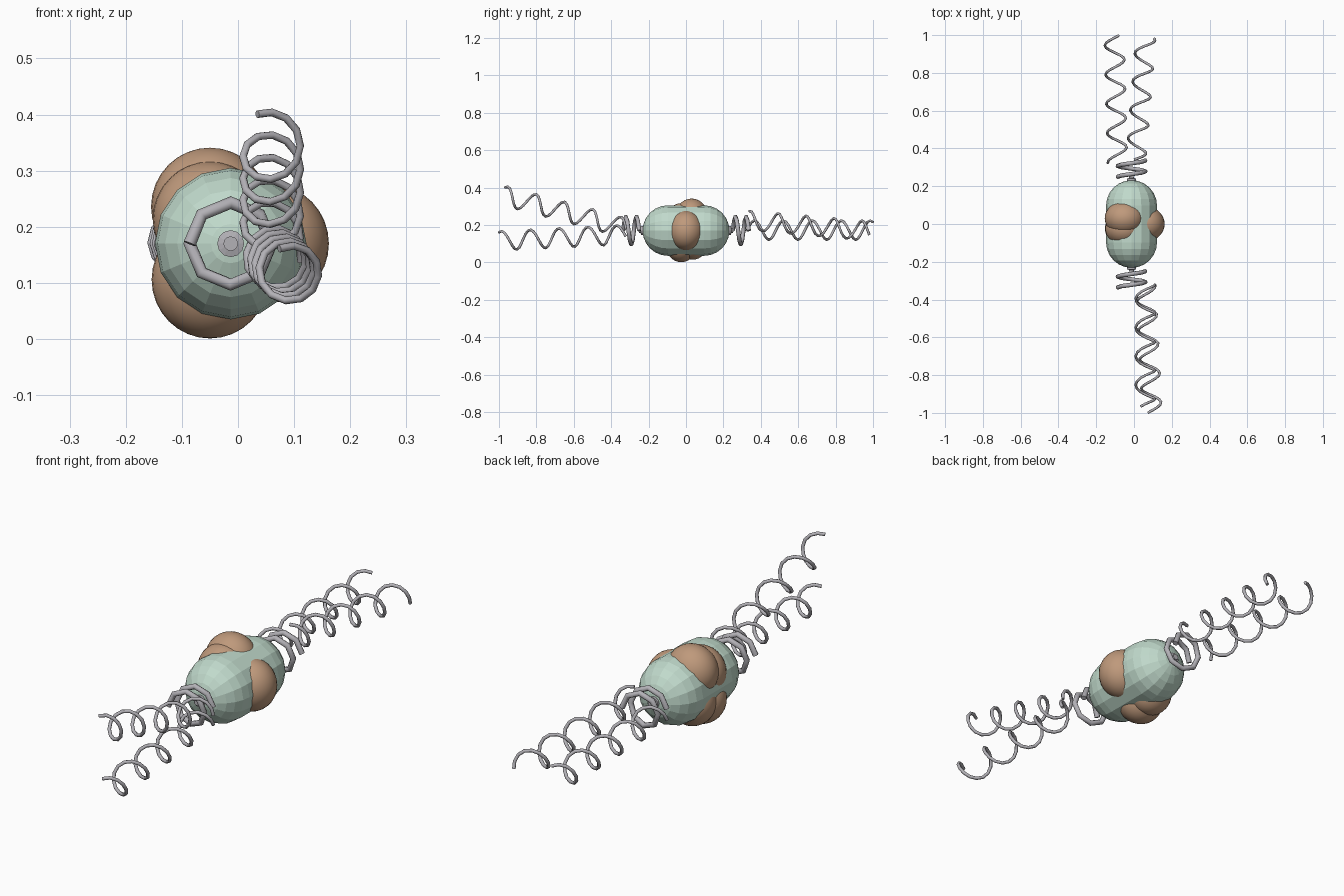
import bpy, bmesh, math
from mathutils import Vector, Matrix

if "Cube" in bpy.data.objects:
    bpy.data.objects.remove(bpy.data.objects["Cube"])

CX, CZ = -0.013, 0.17   # body axis


def material(name, rgb):
    m = bpy.data.materials.new(name)
    m.diffuse_color = (*rgb, 1)
    m.use_nodes = True
    m.node_tree.nodes["Principled BSDF"].inputs["Base Color"].default_value = m.diffuse_color
    return m


green = material("pale_green", (0.53, 0.70, 0.60))
brown = material("tan_brown", (0.52, 0.32, 0.20))
grey = material("grey", (0.45, 0.44, 0.47))


def finish(bm, name, mat, smooth=False):
    bmesh.ops.recalc_face_normals(bm, faces=bm.faces)
    me = bpy.data.meshes.new(name)
    bm.to_mesh(me)
    bm.free()
    for p in me.polygons:
        p.use_smooth = smooth
    ob = bpy.data.objects.new(name, me)
    me.materials.append(mat)
    bpy.context.collection.objects.link(ob)
    return ob


def lathe(name, profile, sides, mat):
    """Revolve (radius, y) points about the body axis."""
    bm = bmesh.new()
    rings = []
    for r, y in profile:
        rings.append([bm.verts.new((CX + r * math.cos(2 * math.pi * i / sides), y,
                                    CZ + r * math.sin(2 * math.pi * i / sides)))
                      for i in range(sides)])
    for a, b in zip(rings, rings[1:]):
        for i in range(sides):
            j = (i + 1) % sides
            bm.faces.new((a[i], a[j], b[j], b[i]))
    bm.faces.new(rings[0])
    bm.faces.new(rings[-1])
    return finish(bm, name, mat)


def tube(name, pts, radius, mat):
    cu = bpy.data.curves.new(name, 'CURVE')
    cu.dimensions = '3D'
    cu.bevel_depth = radius
    cu.bevel_resolution = 2
    cu.use_fill_caps = True
    sp = cu.splines.new('POLY')
    sp.points.add(len(pts) - 1)
    for p, co in zip(sp.points, pts):
        p.co = (*co, 1)
    cu.materials.append(mat)
    ob = bpy.data.objects.new(name, cu)
    bpy.context.collection.objects.link(ob)
    sp.use_smooth = True
    return ob


def helix(start, end, radius, end_angle, turns, spin, per_turn):
    """Coil about the start-end axis; angles are as seen from the front."""
    start, end = Vector(start), Vector(end)
    axis = (end - start).normalized()
    side = (Vector((1, 0, 0)) - axis * axis.x).normalized()
    up = side.cross(axis)
    if up.z < 0:
        up = -up
    n = round(turns * per_turn)
    pts = []
    for i in range(n + 1):
        t = i / n
        a = math.radians(end_angle) - spin * 2 * math.pi * turns * (1 - t)
        pts.append(start.lerp(end, t) + radius * (side * math.cos(a) + up * math.sin(a)))
    return pts


# Capsule body
R, H = 0.135, 0.097
arc = [math.radians(a) for a in (3, 15, 30, 45, 60, 75, 90)]
half = [(R * math.sin(a), -H - R * math.cos(a)) for a in arc]
lathe("capsule_body", half + [(r, -y) for r, y in reversed(half)], 16, green)

# Bulging lobes: centre and radii
lobes = [
    ("right_lobe", (0.060, 0.0, 0.170), (0.102, 0.094, 0.105)),
    ("top_back_lobe", (-0.050, 0.030, 0.236), (0.105, 0.092, 0.105)),
    ("top_front_lobe", (-0.050, -0.025, 0.214), (0.102, 0.090, 0.102)),
    ("bottom_front_lobe", (-0.050, -0.025, 0.106), (0.104, 0.090, 0.105)),
    ("bottom_back_lobe", (-0.050, 0.035, 0.118), (0.100, 0.088, 0.104)),
]
for name, centre, radii in lobes:
    bm = bmesh.new()
    bmesh.ops.create_uvsphere(bm, u_segments=32, v_segments=16, radius=1,
                              matrix=Matrix.LocRotScale(Vector(centre), None, Vector(radii)))
    finish(bm, name, brown, True)

# Neck and coarse octagonal coil at each end
for end, s, tip in (("front", -1, 180), ("back", 1, 0)):
    lathe(end + "_neck", [(0.024, s * 0.222), (0.024, s * 0.240), (0.013, s * 0.243),
                          (0.013, s * 0.252)], 12, grey)
    tube(end + "_coil", helix((CX, s * 0.250, CZ), (CX, s * 0.336, CZ),
                              0.073, tip, 1.5, -s, 8), 0.0115, grey)

# Long helical tails: axis start, axis end, angle at the tip
tails = [
    ("front_upper_tail", (0.060, -0.320, 0.183), (0.060, -0.978, 0.358), 120, 1),
    ("front_lower_tail", (0.062, -0.325, 0.148), (0.095, -0.996, 0.115), 115, 1),
    ("back_left_tail", (-0.088, 0.325, 0.172), (-0.105, 0.998, 0.172), 60, -1),
    ("back_right_tail", (0.010, 0.335, 0.224), (0.062, 0.986, 0.168), -25, -1),
]
for name, a, b, angle, spin in tails:
    tube(name, helix(a, b, 0.051, angle, 4.35, spin, 12), 0.007, grey)
